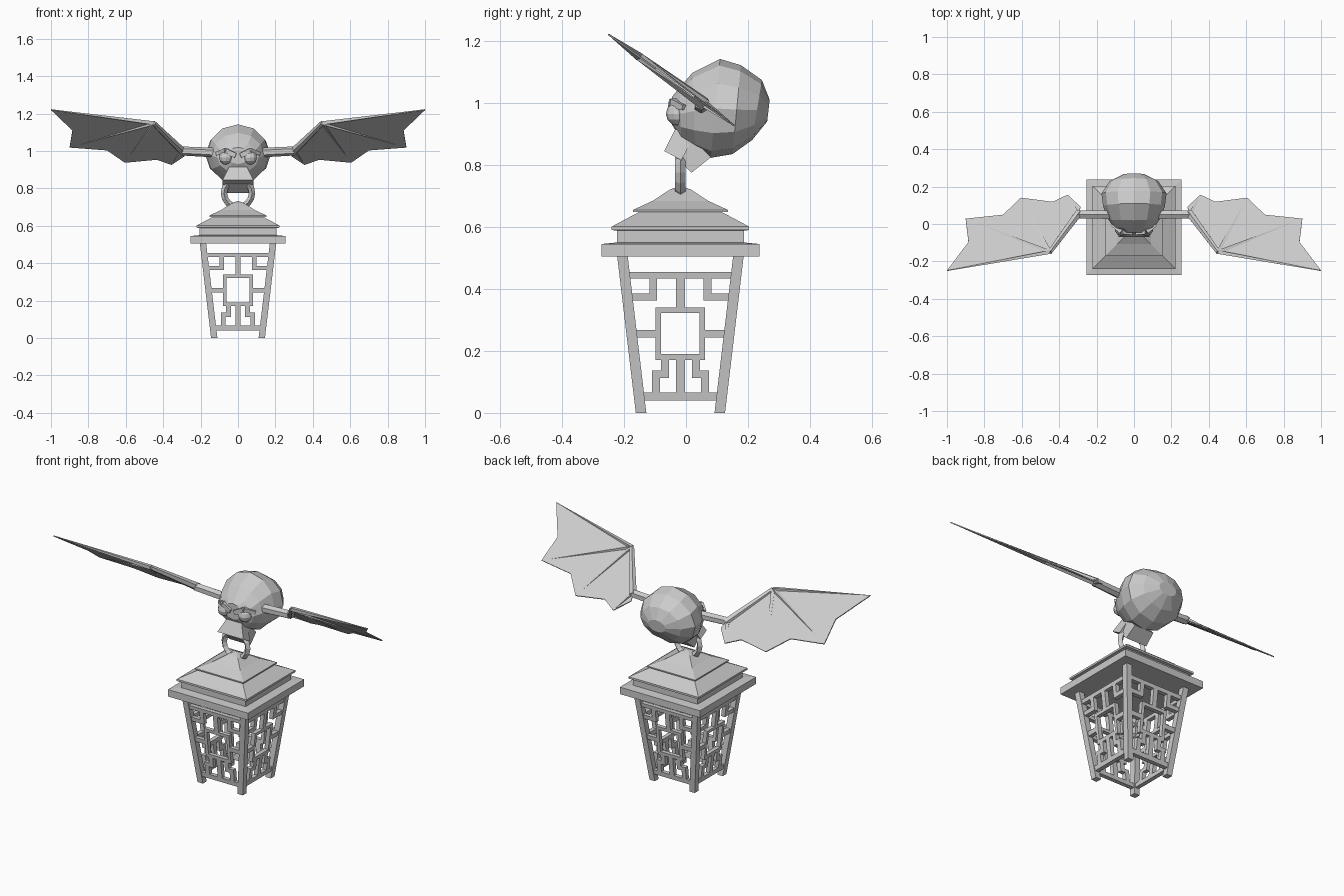
import bpy, bmesh, math
from mathutils import Vector, Matrix

if "Cube" in bpy.data.objects:
    bpy.data.objects.remove(bpy.data.objects["Cube"])

CY = -0.018  # lantern centre in y


def finish(name, bm, mirror=False):
    bmesh.ops.recalc_face_normals(bm, faces=bm.faces)
    me = bpy.data.meshes.new(name)
    bm.to_mesh(me)
    bm.free()
    ob = bpy.data.objects.new(name, me)
    bpy.context.collection.objects.link(ob)
    if mirror:
        ob.modifiers.new("mirror", 'MIRROR').use_mirror_merge = False
    return ob


def loft(bm, rings):
    """Skin a list of equal-length point rings and cap both ends."""
    vs = [[bm.verts.new(p) for p in r] for r in rings]
    n = len(vs[0])
    for a, b in zip(vs, vs[1:]):
        for i in range(n):
            j = (i + 1) % n
            bm.faces.new((a[i], a[j], b[j], b[i]))
    bm.faces.new(vs[0][::-1])
    bm.faces.new(vs[-1])


def rod(bm, p, q, r0, r1, n=4):
    """Tapered rod between two points."""
    p, q = Vector(p), Vector(q)
    rot = (q - p).to_track_quat('Z', 'Y')
    ring = lambda c, r: [c + rot @ Vector((r * math.cos(2 * math.pi * (i + .5) / n),
                                           r * math.sin(2 * math.pi * (i + .5) / n), 0)) for i in range(n)]
    loft(bm, [ring(p, r0), ring(q, r1)])


def square(h, z):
    return [(-h, CY - h, z), (h, CY - h, z), (h, CY + h, z), (-h, CY + h, z)]


# Lantern roof: square tiers
bm = bmesh.new()
loft(bm, [square(h, z) for h, z in [
    (.255, .505), (.255, .545), (.205, .55), (.205, .588), (.222, .59), (.222, .601),
    (.13, .65), (.153, .648), (.153, .655), (.09, .684), (.035, .72), (.004, .732)]])
finish("lantern_roof", bm)


# Lantern cage: half-width of the tapering sides at height z
def half(z):
    return .127 + .06 * z / .505


bm = bmesh.new()
for sx in (-1, 1):
    for sy in (-1, 1):
        loft(bm, [[(sx * half(z) + dx, CY + sy * half(z) + dy, z)
                   for dx, dy in ((-.017, -.017), (.017, -.017), (.017, .017), (-.017, .017))]
                  for z in (0, .51)])
finish("corner_posts", bm)

# Fretwork bars (u0, u1, z0, z1); None reaches the corner post
centred = [(-.014, .014, .33, .44), (-.014, .014, .06, .18),
           (-.08, .08, .322, .34), (-.08, .08, .17, .19)]
paired = [(0, None, .433, .455), (0, None, .04, .066), (.075, None, .363, .386),
          (.075, .1, .38, .44), (.062, .08, .18, .33), (.075, None, .243, .268),
          (.037, .063, .113, .175), (.05, .092, .113, .136), (.066, .092, .06, .12)]
bars = centred + paired + [(None if b is None else -b, -a, c, d) for a, b, c, d in paired]
for k, side in enumerate(("front", "right", "back", "left")):
    bm = bmesh.new()
    rot = Matrix.Rotation(k * math.pi / 2, 3, 'Z')
    for u0, u1, z0, z1 in bars:
        rings = []
        for z in (z0, z1):
            a = -half(z) if u0 is None else u0
            b = half(z) if u1 is None else u1
            pts = [(a, -half(z) - .012), (b, -half(z) - .012), (b, -half(z) + .012), (a, -half(z) + .012)]
            rings.append([rot @ Vector((x, y, z)) + Vector((0, CY, 0)) for x, y in pts])
        loft(bm, rings)
    finish("fretwork_" + side, bm)

# Hanging ring
bpy.ops.mesh.primitive_torus_add(major_segments=16, minor_segments=4, major_radius=.075,
                                 minor_radius=.017, location=(0, CY, .775),
                                 rotation=(math.pi / 2, 0, 0))
bpy.context.object.name = "hanging_ring"

# Body: faceted rings, front to back (top y, top z, bottom y, bottom z, half width)
bm = bmesh.new()
rings = []
for ty, tz, by, bz, w in [
        (-.045, 1.02, -.045, .93, .055), (-.02, 1.05, -.015, .88, .11), (.02, 1.097, .03, .85, .138),
        (.11, 1.142, .08, .823, .165), (.177, 1.122, .15, .835, .174),
        (.245, 1.074, .213, .88, .13), (.27, 1.01, .262, .94, .055)]:
    top, bot = Vector((0, ty, tz)), Vector((0, by, bz))
    c, up = (top + bot) / 2, (top - bot) / 2
    rings.append([c + up * math.cos(t) + Vector((w * math.sin(t), 0, 0))
                  for t in (2 * math.pi * i / 12 for i in range(12))])
loft(bm, rings)
finish("body", bm)


# Jaws: tapered blocks, each end (y0, z0, y1, z1, half width)
def block(name, ends):
    bm = bmesh.new()
    loft(bm, [[(-w, y0, z0), (w, y0, z0), (w, y1, z1), (-w, y1, z1)] for y0, z0, y1, z1, w in ends])
    finish(name, bm)


block("upper_jaw", [(-.035, .915, .03, .9, .048), (-.07, .845, -.015, .815, .083)])
block("lower_jaw", [(.015, .89, .08, .825, .06), (-.03, .82, .018, .775, .066)])

# Eyes and brows
bm = bmesh.new()
bmesh.ops.create_uvsphere(bm, u_segments=10, v_segments=6, radius=.038,
                          matrix=Matrix.Translation((.065, -.027, .965)))
finish("eyes", bm, True)
bm = bmesh.new()
rod(bm, (.012, -.045, .975), (.065, -.04, 1.0), .018, .02)
rod(bm, (.065, -.04, 1.0), (.115, -.005, .985), .02, .012)
finish("brows", bm, True)


# Wings lie in one tilted plane
def wp(x, y, off=0):
    n = Vector((0, .587, .81))
    return Vector((x, y, 1.04 - .725 * y)) + n * off


wrist, elbow = (.45, -.15), (.3, .05)
outline = [(1.0, -.25), (.885, -.098), (.9, .027), (.7, .048), (.605, .139),
           (.435, .117), (.355, .155), (.285, .09), elbow]
bm = bmesh.new()
for a, b in zip(outline, outline[1:]):
    loft(bm, [[wp(*p, o) for p in (wrist, a, b)] for o in (-.003, .003)])
finish("wing_membrane", bm, True)

# Arm and finger bones
bm = bmesh.new()
rod(bm, (.1, .05, .99), (.3, .05, 1.0), .026, .024, 6)
rod(bm, wp(.295, .06), wp(*wrist), .022, .014, 6)
for i in (0, 2, 4):
    rod(bm, wp(*wrist), wp(*outline[i]), .014, .002)
rod(bm, wp(*elbow), wp(*outline[6]), .016, .002)
finish("wing_bones", bm, True)
